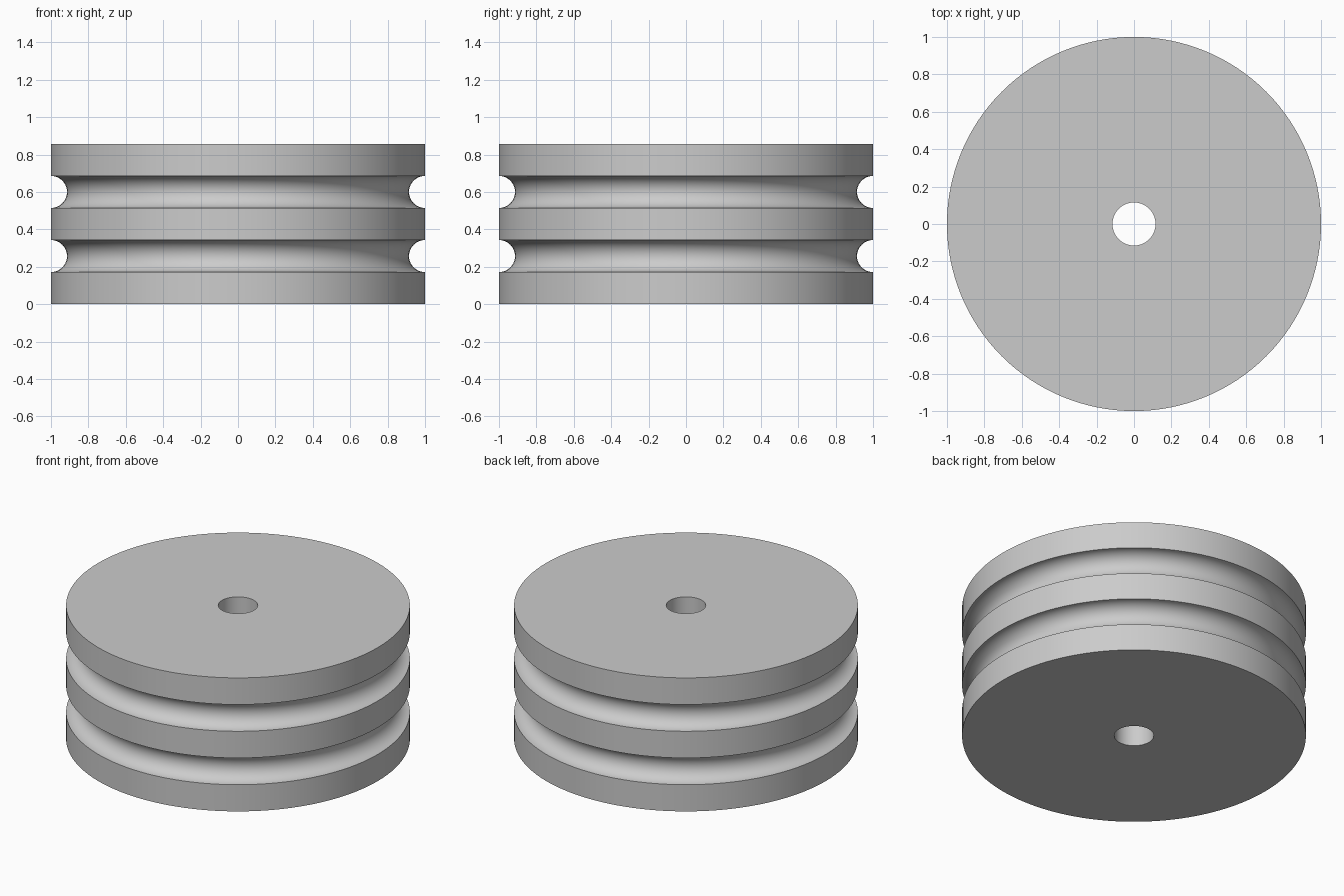
import bpy
import bmesh
import math

cube = bpy.data.objects.get("Cube")
if cube:
    bpy.data.objects.remove(cube, do_unlink=True)

RADIUS, BORE = 1.0, 0.115
HEIGHT = 0.857
BAND = HEIGHT / 5          # three rims and two grooves of equal height
GROOVE = BAND / 2
SEGMENTS, ARC_STEPS = 128, 20

grey = bpy.data.materials.new("plain grey")
grey.use_nodes = True
colour = (0.6, 0.6, 0.6, 1)
grey.diffuse_color = colour
grey.node_tree.nodes["Principled BSDF"].inputs["Base Color"].default_value = colour

# Closed cross-section: bore, bottom, rims with half-round grooves, top
profile = [(BORE, 0), (RADIUS, 0)]
for centre in (BAND * 1.5, BAND * 3.5):
    for i in range(ARC_STEPS + 1):
        a = math.pi * i / ARC_STEPS
        profile.append((RADIUS - GROOVE * math.sin(a), centre - GROOVE * math.cos(a)))
profile += [(RADIUS, HEIGHT), (BORE, HEIGHT)]

# Revolve the cross-section around the axle
bm = bmesh.new()
verts = [bm.verts.new((r, 0, z)) for r, z in profile]
edges = [bm.edges.new((verts[i - 1], verts[i])) for i in range(len(verts))]
bmesh.ops.spin(bm, geom=verts + edges, cent=(0, 0, 0), axis=(0, 0, 1),
               angle=math.tau, steps=SEGMENTS, use_merge=True)
bmesh.ops.remove_doubles(bm, verts=bm.verts, dist=0.0001)
bmesh.ops.recalc_face_normals(bm, faces=bm.faces)
mesh = bpy.data.meshes.new("grooved_wheel")
bm.to_mesh(mesh)
bm.free()
mesh.materials.append(grey)

wheel = bpy.data.objects.new("grooved_wheel", mesh)
bpy.context.collection.objects.link(wheel)
bpy.context.view_layer.objects.active = wheel
wheel.select_set(True)
bpy.ops.object.shade_smooth_by_angle(angle=math.radians(30))
